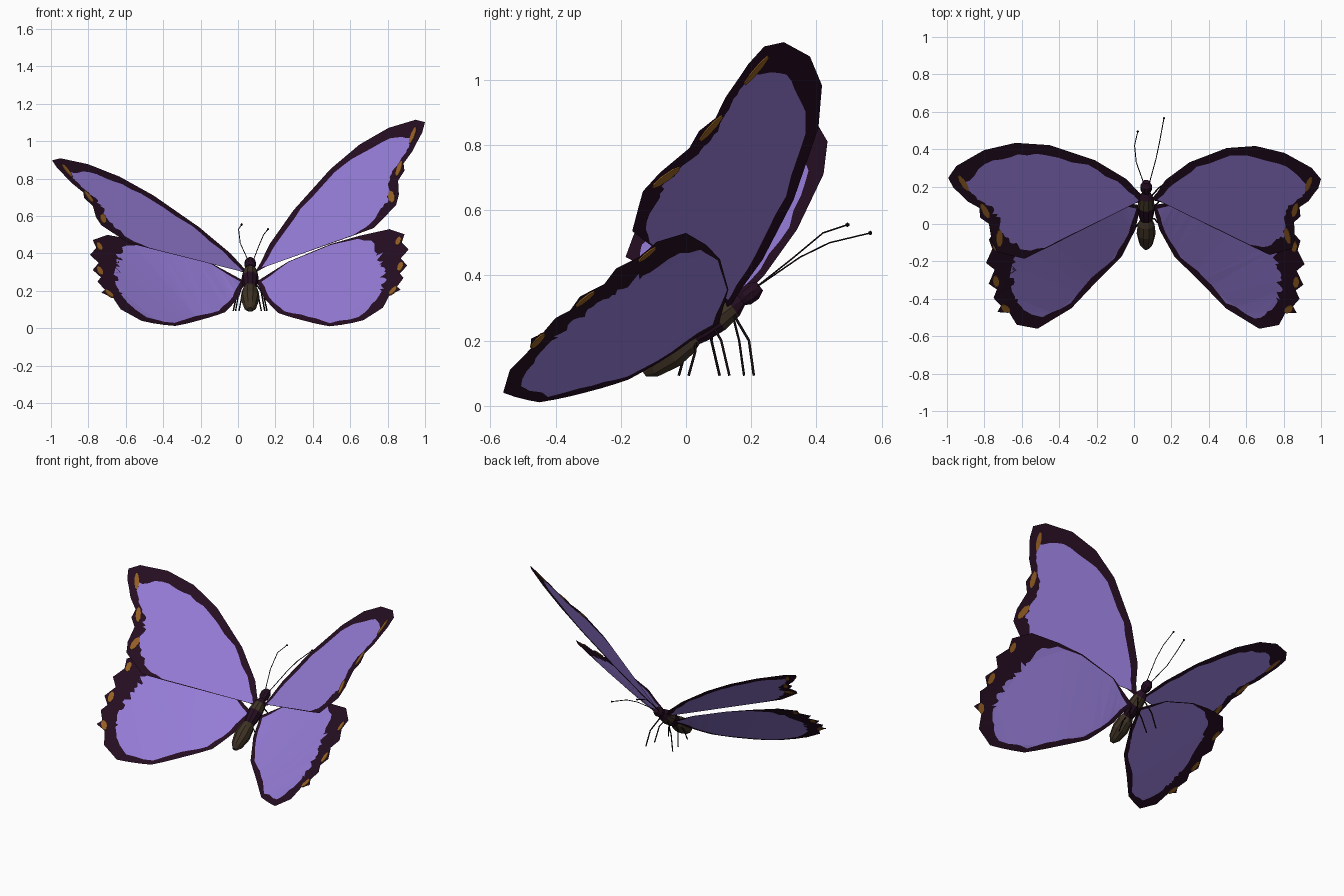
import bpy, bmesh, math, random
from mathutils import Vector

if "Cube" in bpy.data.objects:
    bpy.data.objects.remove(bpy.data.objects["Cube"])

random.seed(4)


def mat(name, r, g, b):
    m = bpy.data.materials.new(name)
    m.diffuse_color = (r, g, b, 1)
    m.use_nodes = True
    m.node_tree.nodes["Principled BSDF"].inputs["Base Color"].default_value = m.diffuse_color
    return m


PURPLE = mat("wing purple", 0.30, 0.20, 0.67)
DARK = mat("dark plum", 0.018, 0.004, 0.015)
ORANGE = mat("orange brown", 0.30, 0.115, 0.017)
BROWN = mat("body brown", 0.048, 0.032, 0.018)
BLACK = mat("leg black", 0.008, 0.004, 0.006)


def finish(bm, name, mats):
    me = bpy.data.meshes.new(name)
    bm.to_mesh(me)
    bm.free()
    for m in mats:
        me.materials.append(m)
    ob = bpy.data.objects.new(name, me)
    bpy.context.collection.objects.link(ob)
    return ob


def plane_map(src, dst, droop=None):
    """Map flat wing coordinates onto the plane through three 3D points."""
    a, b, c = (Vector(p) for p in src)
    A, B, C = (Vector(p) for p in dst)
    p, q = b - a, c - a
    det = p.x * q.y - p.y * q.x

    def f(x, y):
        d = Vector((x, y)) - a
        u = (d.x * q.y - d.y * q.x) / det
        v = (p.x * d.y - p.y * d.x) / det
        out = A + (B - A) * u + (C - A) * v
        if droop:
            out.z -= droop(x, y)
        return out
    return f, (B - A).cross(C - A).normalized()


def wing(name, outline, centre, spots, fmap, normal):
    """Dark jagged margin round a purple field, with thin spot plates."""
    bm = bmesh.new()
    outer, inner = [], []
    ctr = Vector(centre)
    for i, (x, y, w) in enumerate(outline):
        x2, y2, w2 = outline[(i + 1) % len(outline)]
        for k in range(3):
            t = k / 3
            pt = Vector((x + (x2 - x) * t, y + (y2 - y) * t))
            ww = w + (w2 - w) * t
            ww *= 1 + random.uniform(-0.16, 0.16)
            ins = pt + (ctr - pt).normalized() * ww
            outer.append(bm.verts.new(fmap(*pt)))
            inner.append(bm.verts.new(fmap(*ins)))
    n = len(outer)
    for i in range(n):
        j = (i + 1) % n
        f = bm.faces.new((outer[i], outer[j], inner[j], inner[i]))
        f.material_index = 1
    bm.faces.new(inner).material_index = 0
    bmesh.ops.triangulate(bm, faces=bm.faces[:])
    finish(bm, name, [PURPLE, DARK])

    # orange margin spots, slightly proud on both sides
    bm = bmesh.new()
    for x, y, dx, dy, half in spots:
        along = Vector((dx, dy))
        side = Vector((dy, -dx)).normalized() * half
        rims = []
        for s in (-1, 1):
            ring = []
            for k in range(8):
                a = math.tau * (k + 0.5) / 8
                p = Vector((x, y)) + along * math.cos(a) * 1.08 + side * math.sin(a) * 1.08
                ring.append(bm.verts.new(fmap(*p) + normal * 0.004 * s))
            bm.faces.new(ring)
            rims.append(ring)
        for k in range(8):
            j = (k + 1) % 8
            bm.faces.new((rims[0][k], rims[0][j], rims[1][j], rims[1][k]))
    bmesh.ops.recalc_face_normals(bm, faces=bm.faces[:])
    finish(bm, name + "_spots", [ORANGE])


# wing outlines: x, y, margin width
FORE = [(.09, .13, .04), (.126, .171, .045), (.168, .235, .05), (.297, .33, .05),
        (.495, .406, .05), (.65, .417, .055), (.805, .38, .06), (.95, .30, .08),
        (1.0, .24, .075), (.985, .19, .065), (.965, .166, .065), (.933, .122, .06),
        (.885, .09, .055), (.89, .04, .075), (.856, .01, .06), (.86, -.08, .075),
        (.845, -.132, .085), (.80, -.145, .075), (.725, -.165, .04),
        (.62, -.115, .004), (.15, .115, .004)]
HIND = [(.10, .10, .03), (.27, .13, .006), (.495, .104, .006), (.65, .06, .02),
        (.81, 0, .09), (.89, -.09, .14), (.875, -.14, .12), (.912, -.215, .14),
        (.87, -.25, .10), (.905, -.325, .13), (.865, -.355, .10), (.885, -.40, .12),
        (.85, -.44, .10), (.87, -.475, .12), (.81, -.475, .08), (.775, -.54, .09),
        (.67, -.56, .06), (.49, -.45, .03), (.35, -.305, .03), (.217, -.176, .035),
        (.136, -.03, .035)]
FORE_SPOTS = [(.935, .215, .014, .036, .013), (.862, .076, .010, .034, .014),
              (.822, -.062, -.010, .040, .014)]
HIND_SPOTS = [(.858, -.12, .002, .026, .014), (.868, -.31, .002, .028, .015),
              (.828, -.455, .018, .016, .017)]


def droop(x, y):
    """Inner edge of the hind wing sags a little."""
    a, e = Vector((.13, 0)), Vector((.54, -.56))
    d = Vector((x, y)) - a
    t = min(1, max(0, d.dot(e) / e.dot(e)))
    off = (d - e * t).length
    return 0.04 * 4 * t * (1 - t) * max(0, 1 - off / 0.25)


FORE_REF = [(.126, .171), (.95, .30), (.725, -.16)]
HIND_REF = [(.12, .10), (.67, -.56), (.866, -.31)]
SIDES = {
    "right": ([(.126, .171, .36), (.95, .30, 1.115), (.725, -.16, .54)],
              [(.12, .10, .26), (.67, -.56, .043), (.866, -.31, .327)]),
    "left": ([(.024, .171, .33), (-.95, .31, .909), (-.587, -.18, .46)],
             [(.015, .10, .26), (-.516, -.56, .04), (-.737, -.305, .305)]),
}
for side, (fore, hind) in SIDES.items():
    wing(side + "_fore_wing", FORE, (.65, .12), FORE_SPOTS, *plane_map(FORE_REF, fore))
    wing(side + "_hind_wing", HIND, (.5, -.2), HIND_SPOTS, *plane_map(HIND_REF, hind, droop))

# body parts: lathed profiles along the tilted body axis
TAIL, AXIS, UP, ACROSS = Vector((.065, -.13, .10)), Vector((0, .8, .6)), Vector((0, -.6, .8)), Vector((1, 0, 0))


def lathe(name, profile, mats, band=None, sides=10):
    bm = bmesh.new()
    rings = []
    for t, r in profile:
        c = TAIL + AXIS * t
        rings.append([bm.verts.new(c + (ACROSS * math.cos(a) + UP * math.sin(a)) * r)
                      for a in (math.tau * k / sides for k in range(sides))])
    for i in range(len(rings) - 1):
        for k in range(sides):
            j = (k + 1) % sides
            f = bm.faces.new((rings[i][k], rings[i][j], rings[i + 1][j], rings[i + 1][k]))
            f.material_index = int(i == band)
    bm.faces.new(rings[0])
    bm.faces.new(rings[-1])
    bmesh.ops.recalc_face_normals(bm, faces=bm.faces[:])
    finish(bm, name, mats)


lathe("abdomen", [(0, .014), (.03, .036), (.10, .051), (.16, .045), (.20, .03)], [BROWN])
lathe("thorax", [(.17, .028), (.22, .040), (.28, .046), (.34, .038), (.375, .02)], [DARK, BROWN], band=2)
lathe("head", [(.37, .018), (.39, .030), (.42, .031), (.445, .018)], [DARK])


# antennae and legs: thin tubes
def tube(name, pts, radius):
    cu = bpy.data.curves.new(name, 'CURVE')
    cu.dimensions = '3D'
    cu.bevel_depth = radius
    cu.bevel_resolution = 1
    cu.use_fill_caps = True
    sp = cu.splines.new('POLY')
    sp.points.add(len(pts) - 1)
    for p, co in zip(sp.points, pts):
        p.co = (*co, 1)
    cu.materials.append(BLACK)
    ob = bpy.data.objects.new(name, cu)
    bpy.context.collection.objects.link(ob)
    bpy.ops.object.select_all(action='DESELECT')
    ob.select_set(True)
    bpy.context.view_layer.objects.active = ob
    bpy.ops.object.convert(target='MESH')


ANTENNAE = {
    "right": [(.08, .21, .36), (.118, .35, .456), (.137, .44, .50), (.16, .565, .53)],
    "left": [(.055, .21, .36), (.012, .33, .455), (.003, .42, .53), (.02, .495, .555)],
}
for side, pts in ANTENNAE.items():
    tube(side + "_antenna", pts, .0025)
    bm = bmesh.new()
    bmesh.ops.create_icosphere(bm, subdivisions=1, radius=.007)
    bmesh.ops.translate(bm, verts=bm.verts[:], vec=pts[-1])
    finish(bm, side + "_antenna_tip", [BLACK])

# leg: hip y/z, knee y/z, foot y, sideways reach
LEGS = {"front": (.14, .29, .185, .20, .20, .09),
        "middle": (.08, .25, .10, .20, .125, .078),
        "rear": (.03, .20, .02, .165, .0, .06)}
for name, (hy, hz, ky, kz, fy, reach) in LEGS.items():
    for side, s, dy in (("right", 1, .008), ("left", -1, -.022)):
        tube(f"{side}_{name}_leg",
             [(.065 + s * .02, hy, hz), (.065 + s * reach * .75, ky + dy, kz),
              (.065 + s * reach, fy + dy, .093)], .004)
